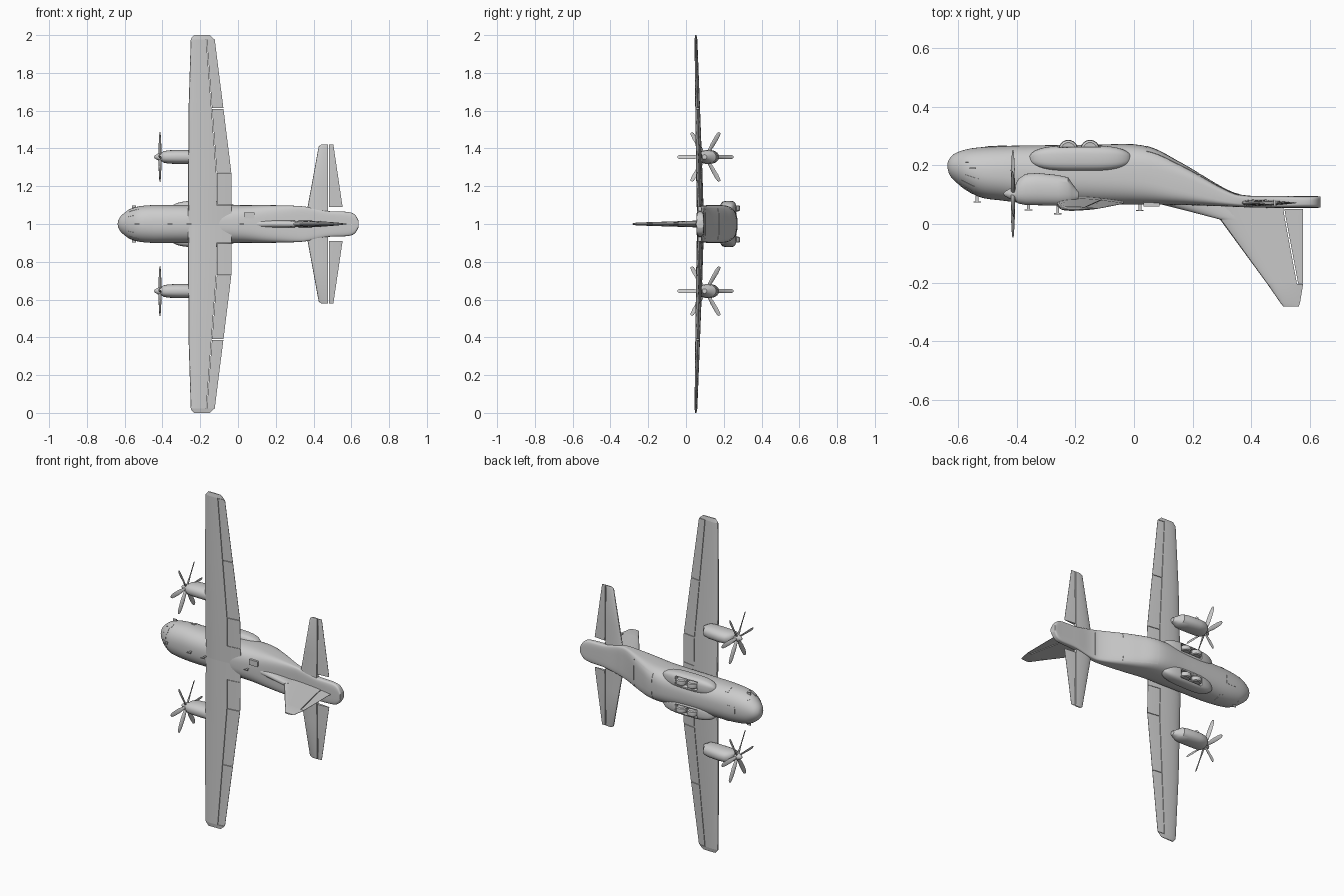
import bpy, bmesh
from math import sin, cos, pi, radians, copysign, sqrt
from mathutils import Vector, Matrix

if "Cube" in bpy.data.objects:
    bpy.data.objects.remove(bpy.data.objects["Cube"])


def finish(name, bm, angle=35):
    bmesh.ops.remove_doubles(bm, verts=bm.verts, dist=0.00005)
    bmesh.ops.recalc_face_normals(bm, faces=bm.faces)
    me = bpy.data.meshes.new(name)
    bm.to_mesh(me)
    bm.free()
    ob = bpy.data.objects.new(name, me)
    bpy.context.collection.objects.link(ob)
    bpy.ops.object.select_all(action='DESELECT')
    ob.select_set(True)
    bpy.context.view_layer.objects.active = ob
    bpy.ops.object.shade_smooth_by_angle(angle=radians(angle))
    return ob


def loft(name, rings, angle=35):
    bm = bmesh.new()
    vs = [[bm.verts.new(p) for p in r] for r in rings]
    n = len(vs[0])
    for a, b in zip(vs, vs[1:]):
        for i in range(n):
            bm.faces.new((a[i], a[(i + 1) % n], b[(i + 1) % n], b[i]))
    bm.faces.new(vs[0])
    bm.faces.new(vs[-1])
    return finish(name, bm, angle)


def box(name, c, d):
    bm = bmesh.new()
    bmesh.ops.create_cube(bm, size=1, matrix=Matrix.Translation(c) @ Matrix.Diagonal((*d, 1)))
    return finish(name, bm)


def lerp(tab, v):
    for (a, fa), (b, fb) in zip(tab, tab[1:]):
        if v <= b:
            return fa + (fb - fa) * (v - a) / (b - a)
    return tab[-1][1]


def sup(v, n):
    return copysign(abs(v) ** (2 / n), v)


# Fuselage stations: x, back y, belly y, half width, squareness
BODY = [(-.637, .197, .203, .003, 2), (-.63, .17, .222, .028, 2), (-.61, .145, .241, .052, 2),
        (-.57, .115, .255, .08, 2.1), (-.52, .09, .262, .094, 2.2), (-.45, .08, .266, .1, 2.3),
        (-.35, .07, .268, .1, 2.4), (-.15, .066, .27, .1, 2.5), (.03, .066, .268, .1, 3),
        (.157, .065, .21, .1, 4), (.31, .06, .12, .096, 5), (.38, .057, .098, .088, 5),
        (.48, .055, .096, .068, 5), (.58, .055, .095, .064, 4), (.618, .055, .095, .05, 4),
        (.637, .056, .094, .02, 4)]


def body(t, deg, off=0):
    i = min(int(t), len(BODY) - 2)
    f = t - i
    p = [BODY[max(0, min(len(BODY) - 1, i + k))] for k in (-1, 0, 1, 2)]
    x, y0, y1, w, n = [b + .5 * f * (c - a + f * (2*a - 5*b + 4*c - d + f * (3*(b - c) + d - a)))
                       for a, b, c, d in zip(*p)]
    a = radians(deg)
    return Vector((x, (y0 + y1) / 2 - ((y1 - y0) / 2 + off) * sup(sin(a), n), 1 + (w + off) * sup(cos(a), n)))


fuselage = loft("fuselage", [[body(k / 5, j * 6) for j in range(60)] for k in range(76)])


# Thin raised panels that follow the fuselage skin
def patch(name, t0, t1, a0, a1, off=.0015):
    angs = [a0 + (a1 - a0) * j / 10 for j in range(11)]
    loft(name, [[body(t, a, off) for a in angs] + [body(t, a, -.004) for a in reversed(angs)]
                for t in [t0 + (t1 - t0) * k / 12 for k in range(13)]])


for m in (0, 1):
    for nm, t0, t1, a, b in (("windshield_front", 2.5, 3.4, 64, 87), ("windshield_side", 2.6, 3.6, 38, 61),
                             ("cockpit_window", 2.9, 3.9, 14, 35), ("crew_door", 5.1, 5.4, -5, -36),
                             ("lower_window", 2.9, 3.4, -20, -34)):
        patch(nm, t0, t1, 180 - a if m else a, 180 - b if m else b)
patch("cargo_ramp", 8.08, 9.4, -48, -132)
patch("cargo_door", 9.44, 10.7, -48, -132)
patch("nose_gear_door", 4.2, 5.2, -78, -102)


# Aerofoil piece between chord limits a..b; station = (span, le, te, a, b, mid, thickness)
def foil(name, stations, axis='z', s=1):
    rings = []
    for sp, le, te, a, b, mid, th in stations:
        up, lo = [], []
        for k in range(13):
            x = a + (b - a) * (1 - cos(pi * k / 12)) / 2
            u = max(0, min(1, (x - le) / (te - le)))
            h = th * (1.4845*sqrt(u) - .63*u - 1.758*u**2 + 1.4215*u**3 - .5075*u**4) + .0006
            for lst, q in ((up, h), (lo, -h)):
                lst.append((x, mid + q, 1 + s * sp) if axis == 'z' else (x, sp, mid + q))
        rings.append(up + lo[::-1])
    return loft(name, rings, 30)


LE = [(0, -.265), (.6, -.262), (.98, -.25), (1, -.233)]
TE = [(0, -.035), (.27, -.035), (.975, -.122), (1, -.15)]
HI = [(0, -.115), (.27, -.115), (1, -.17)]
MID = [(0, .077), (1, .052)]
TH = [(0, .036), (.3, .032), (.975, .015), (1, .005)]


def wing(name, spans, part, s):
    st = []
    for z in spans:
        le, te, h = lerp(LE, z), lerp(TE, z), lerp(HI, z)
        a, b = {'all': (le, te), 'main': (le, h), 'rear': (h + .003, te)}[part]
        st.append((z, le, te, a, b, lerp(MID, z), lerp(TH, z)))
    foil(name, st, 'z', s)


SLE, STE, STH = [(0, .352), (.41, .427), (.42, .44)], [(0, .567), (.42, .505)], [(0, .024), (.41, .012), (.42, .006)]

for s in (1, -1):
    # Wing with flaps and ailerons
    wing("wing_centre", (0, .1), 'all', s)
    wing("wing_panel", (.1, .27, .6, .978), 'main', s)
    wing("inner_flap", (.102, .27), 'rear', s)
    wing("outer_flap", (.273, .61), 'rear', s)
    wing("aileron", (.613, .976), 'rear', s)
    wing("wing_tip", (.978, .986, .994, 1), 'all', s)
    # Tailplane and elevators
    for nm, zs, rear in (("tailplane", (.03, .2, .41, .42), 0), ("elevator", (.09, .2, .41, .42), 1)):
        foil(nm, [(z, lerp(SLE, z), lerp(STE, z), .482 if rear else lerp(SLE, z),
                   lerp(STE, z) if rear else .477, .072, lerp(STH, z)) for z in zs], 'z', s)
    # Engine nacelle and spinner
    zc = 1 + s * .355
    def pod(name, secs, n=2.3):
        loft(name, [[(x, y + h * sup(sin(k*pi/16), n), zc + w * sup(cos(k*pi/16), n)) for k in range(32)]
                    for x, y, h, w in secs])
    pod("nacelle", [(-.405, .106, .026, .022), (-.395, .112, .042, .03), (-.37, .118, .053, .035),
                    (-.33, .119, .055, .037), (-.26, .115, .052, .037), (-.225, .112, .047, .033),
                    (-.212, .105, .035, .025), (-.19, .098, .012, .012)])
    pod("spinner", [(-.445, .103, .001, .001), (-.44, .103, .008, .008), (-.425, .103, .017, .017),
                    (-.405, .103, .022, .022)], 2)
    # Six twisted propeller blades
    for i in range(6):
        rot = Matrix.Rotation(i * pi / 3, 3, 'X')
        rings = []
        for r, c, t, tw in ((.012, .007, .006, 50), (.035, .009, .005, 45), (.07, .0125, .003, 32),
                            (.115, .0125, .002, 22), (.14, .010, .0015, 18), (.149, .005, .001, 18)):
            q = radians(tw)
            ring = [(c * cos(k*pi/6), t * sin(k*pi/6)) for k in range(12)]
            rings.append([rot @ Vector((u * sin(q) + v * cos(q), r, u * cos(q) - v * sin(q)))
                          + Vector((-.413, .103, zc)) for u, v in ring])
        loft("propeller_blade", rings)
    # Landing gear sponson with an open wheel bay
    secs = []
    for k in range(21):
        c = -cos(pi * k / 20)
        f = max(.02, (1 - abs(c) ** 3.5) ** .5)
        secs.append([(-.183 + .175 * c, .224 + .044 * f * sup(sin(j*pi/16), 3),
                      1 + s * (.077 + .046 * f * sup(cos(j*pi/16), 3))) for j in range(32)])
    sponson = loft("gear_sponson", secs)
    bay = box("bay_cutter", (-.186, .275, 1 + s * .083), (.145, .07, .05))
    bay.hide_render = True
    bay.hide_set(True)
    for ob in (sponson, fuselage):
        md = ob.modifiers.new("bay", 'BOOLEAN')
        md.operation, md.solver, md.object = 'DIFFERENCE', 'EXACT', bay
    for x in (-.224, -.15):
        prof = ((.014, .012), (.016, .024), (.012, .031), (0, .033), (-.012, .031), (-.016, .024), (-.014, .012))
        loft("main_wheel", [[(x + r * cos(k*pi/12), .254 + r * sin(k*pi/12), 1 + s * .083 + w)
                             for k in range(24)] for w, r in prof])
    box("wheel_axle", (-.187, .254, 1 + s * .083), (.09, .01, .012))
    # Air data probes beside the nose
    box("nose_probe", (-.55, .19, 1 + s * .091), (.022, .004, .016))

# Fin, dorsal fillet and rudder
foil("dorsal_fillet", [(.07, .08, .5, .08, .5, 1, .036), (.045, .18, .5, .18, .5, 1, .034),
                       (.015, .295, .5, .295, .5, 1, .03)], 'y')
foil("fin", [(.07, .25, .577, .25, .507, 1, .036), (.02, .29, .577, .29, .514, 1, .032),
             (-.205, .455, .577, .455, .556, 1, .018)], 'y')
foil("rudder", [(.052, .26, .577, .513, .577, 1, .036), (.02, .29, .577, .518, .577, 1, .032),
                (-.203, .455, .577, .56, .577, 1, .018)], 'y')
foil("fin_tip", [(-.205, .455, .577, .455, .577, 1, .018), (-.27, .5, .566, .5, .566, 1, .012),
                 (-.282, .51, .562, .51, .562, 1, .006)], 'y')

# Roof hatch box and blade aerials
box("roof_intake", (.06, .071, 1.045), (.055, .022, .032))
for x, y in ((-.535, .085), (-.36, .058), (-.26, .045), (.02, .056)):
    box("aerial_mast", (x, y + .006, 1), (.01, .034, .004))
    box("aerial_cap", (x, y - .01, 1), (.026, .004, .006))
